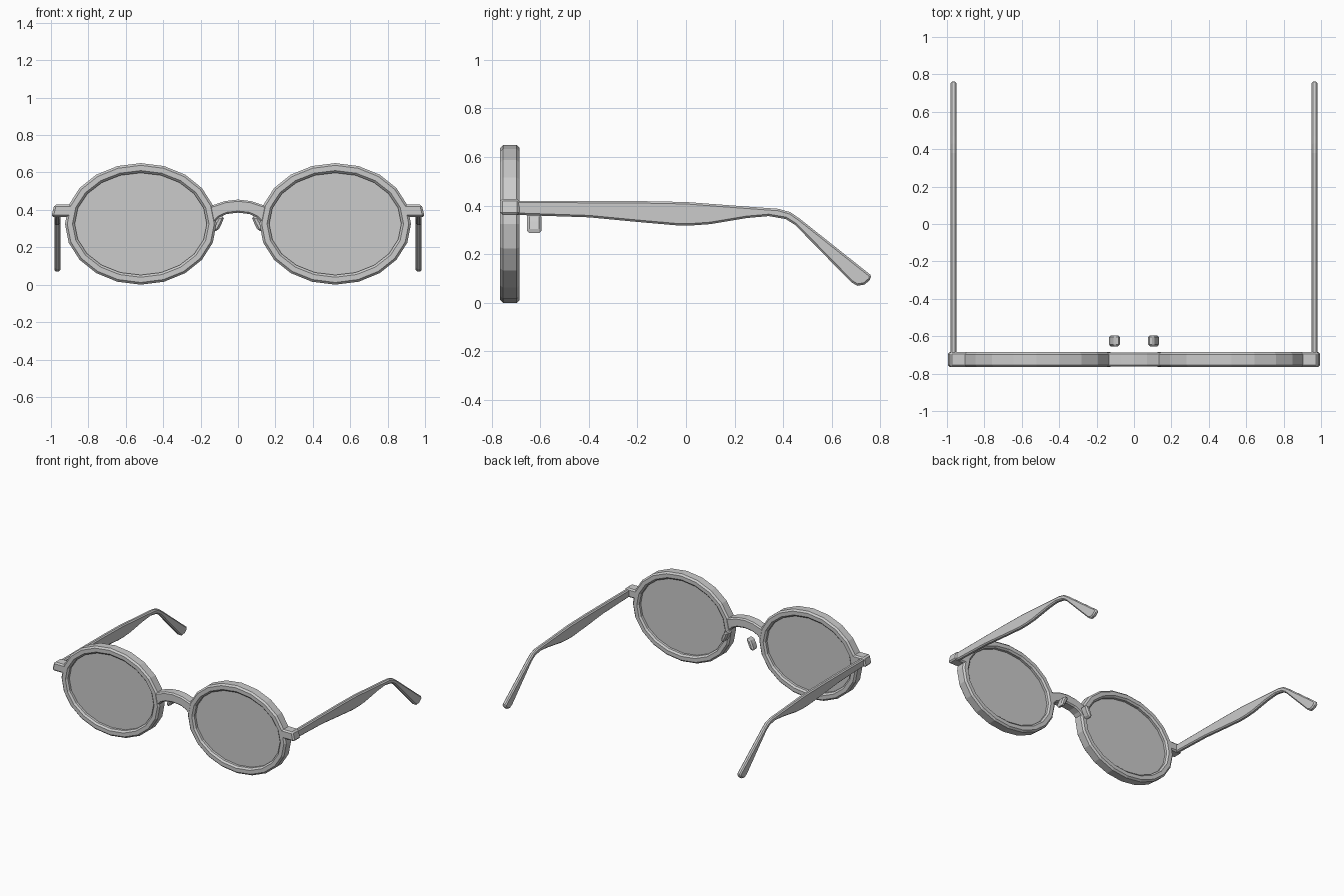
import bpy, bmesh, math

if "Cube" in bpy.data.objects:
    bpy.data.objects.remove(bpy.data.objects["Cube"])

FRONT, BACK = -0.765, -0.685      # frame depth in y
CX, CZ, SIDES = 0.52, 0.325, 20   # right lens centre and rim facets


def make(name, verts, faces, bevel=0.0, mirror=True):
    mesh = bpy.data.meshes.new(name)
    bm = bmesh.new()
    vs = [bm.verts.new(v) for v in verts]
    for f in faces:
        bm.faces.new([vs[i] for i in f])
    bmesh.ops.recalc_face_normals(bm, faces=bm.faces)
    bm.to_mesh(mesh)
    bm.free()
    ob = bpy.data.objects.new(name, mesh)
    bpy.context.collection.objects.link(ob)
    if bevel:
        m = ob.modifiers.new("Bevel", 'BEVEL')
        m.width, m.segments = bevel, 1
        m.limit_method, m.angle_limit = 'ANGLE', math.radians(50)
    if mirror:
        ob.modifiers.new("Mirror", 'MIRROR').use_axis[0] = True
    return ob


def prism(name, outline, a, b, axis='y', **kw):
    """Extrude a closed outline from a to b; outline is (x,z) for y, (y,z) for x."""
    n = len(outline)
    place = (lambda p, d: (p[0], d, p[1])) if axis == 'y' else (lambda p, d: (d, p[0], p[1]))
    verts = [place(p, a) for p in outline] + [place(p, b) for p in outline]
    faces = [list(range(n)), list(range(n, 2 * n))]
    faces += [[i, (i + 1) % n, n + (i + 1) % n, n + i] for i in range(n)]
    return make(name, verts, faces, **kw)


def ellipse(rx, rz):
    return [(CX + rx * math.sin(2 * math.pi * i / SIDES),
             CZ + rz * math.cos(2 * math.pi * i / SIDES)) for i in range(SIDES)]


# Rims: chamfered section (inset from the outer edge, y) swept round an ellipse
c = 0.012
section = [(0, FRONT + c), (c, FRONT), (0.052 - c, FRONT), (0.052, FRONT + c),
           (0.052, BACK - c), (0.052 - c, BACK), (c, BACK), (0, BACK - c)]
k = len(section)
verts = []
for t, y in section:
    verts += [(x, y, z) for x, z in ellipse(0.405 - t, 0.325 - t)]
faces = [[j * SIDES + i, j * SIDES + (i + 1) % SIDES,
          (j + 1) % k * SIDES + (i + 1) % SIDES, (j + 1) % k * SIDES + i]
         for j in range(k) for i in range(SIDES)]
make("rim", verts, faces)

# Lenses set in the middle of the rims
prism("lens", ellipse(0.36, 0.28), -0.735, -0.715)

# Arched bridge
top = [(0.155, 0.42), (0.125, 0.428), (0.07, 0.447), (0, 0.455)]
low = [(0, 0.385), (0.06, 0.378), (0.1, 0.36), (0.125, 0.335), (0.14, 0.335)]
right = top + low
steps = top[:-1] + [top[-1]] + [(-x, z) for x, z in top[-2::-1]]
steps += [(-x, z) for x, z in low[::-1]] + low[1:]
prism("bridge", steps, FRONT + 0.002, BACK - 0.002, bevel=0.009, mirror=False)

# End pieces at the hinges
prism("end_piece", [(0.88, 0.428), (0.982, 0.428), (0.998, 0.362), (0.88, 0.362)],
      FRONT, BACK, bevel=0.01)

# Temple arms with the ear bend
arm = [(-0.70, 0.42), (-0.45, 0.42), (-0.2, 0.419), (0, 0.415), (0.2, 0.4),
       (0.38, 0.387), (0.43, 0.373), (0.47, 0.345), (0.76, 0.115), (0.762, 0.098),
       (0.735, 0.075), (0.705, 0.07), (0.68, 0.085), (0.45, 0.32), (0.41, 0.345),
       (0.34, 0.357), (0.25, 0.349), (0.1, 0.324), (0.03, 0.319), (-0.04, 0.319),
       (-0.2, 0.333), (-0.4, 0.352), (-0.70, 0.362)]
prism("temple_arm", arm, 0.95, 0.981, axis='x', bevel=0.008)

# Nose pads, slanting outwards towards the bottom
prism("nose_pad", [(0.072, 0.365), (0.105, 0.365), (0.122, 0.335), (0.136, 0.295),
                   (0.128, 0.287), (0.108, 0.287), (0.088, 0.325)],
      -0.655, -0.595, bevel=0.01)
